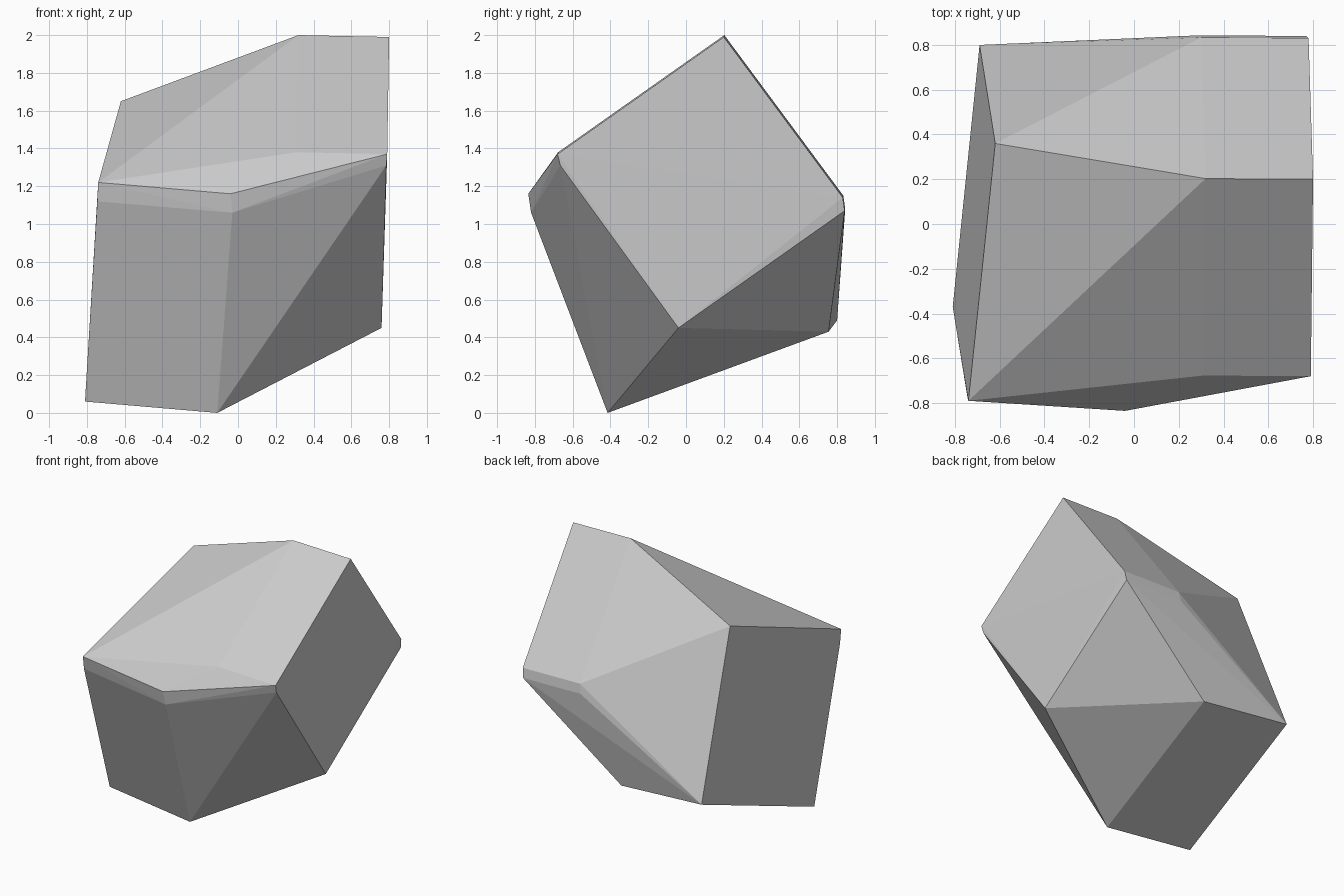
import bpy
import bmesh
from mathutils import Vector

default_cube = bpy.data.objects.get("Cube")
if default_cube:
    bpy.data.objects.remove(default_cube, do_unlink=True)

# Stone colour
stone = bpy.data.materials.new("plain_grey")
stone.use_nodes = True
grey = (0.6, 0.6, 0.6, 1.0)
stone.diffuse_color = grey
stone.node_tree.nodes["Principled BSDF"].inputs["Base Color"].default_value = grey


def add_block(bm, end_corners, depth):
    """Add the corners of a tilted block: an end face pushed along depth."""
    for corner in end_corners:
        bm.verts.new(corner)
        bm.verts.new(Vector(corner) + Vector(depth))


bm = bmesh.new()

# Tilted block at the -x end
add_block(bm, [(-0.62, 0.36, 1.65), (-0.74, -0.79, 1.22),
               (-0.81, -0.37, 0.06), (-0.69, 0.80, 0.49)],
          (0.70, -0.045, -0.06))

# Tilted block at the +x end, with softened front and back corners
add_block(bm, [(0.80, 0.20, 1.99), (0.78, 0.83, 1.14), (0.77, 0.84, 1.07),
               (0.76, -0.04, 0.45), (0.785, -0.665, 1.31), (0.79, -0.68, 1.37)],
          (-0.48, 0.003, 0.01))

# Softened front ridge
add_block(bm, [(-0.745, -0.77, 1.12)], (0.715, -0.05, -0.06))

# Wrap both blocks in one faceted skin
hull = bmesh.ops.convex_hull(bm, input=bm.verts[:])
inner = [v for v in bm.verts if not v.link_faces]
bmesh.ops.delete(bm, geom=inner, context='VERTS')
bmesh.ops.dissolve_limit(bm, angle_limit=0.01, verts=bm.verts[:], edges=bm.edges[:])
bmesh.ops.recalc_face_normals(bm, faces=bm.faces[:])

mesh = bpy.data.meshes.new("faceted_stone")
bm.to_mesh(mesh)
bm.free()
mesh.materials.append(stone)
rock = bpy.data.objects.new("faceted_stone", mesh)
bpy.context.collection.objects.link(rock)
